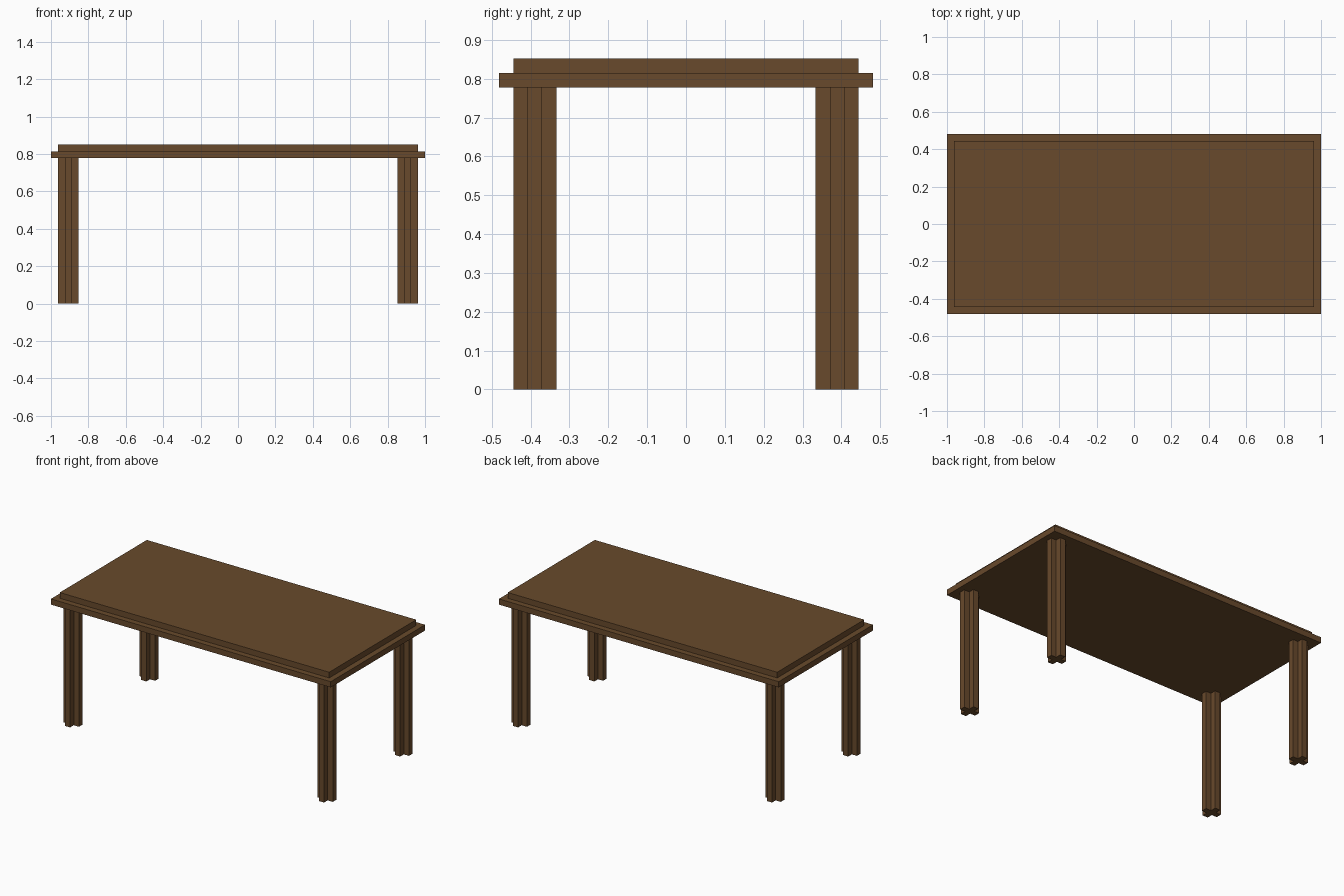
import bpy, bmesh

if "Cube" in bpy.data.objects:
    bpy.data.objects.remove(bpy.data.objects["Cube"])

U = 1 / 27  # grid unit: the table is 54 units long

wood = bpy.data.materials.new("brown wood")
wood.diffuse_color = (0.14, 0.068, 0.025, 1)
wood.use_nodes = True
wood.node_tree.nodes["Principled BSDF"].inputs["Base Color"].default_value = wood.diffuse_color


def prism(name, outline, z0, z1):
    """Extrude a flat outline (in grid units) from z0 to z1."""
    bm = bmesh.new()
    base = bm.faces.new([bm.verts.new((x * U, y * U, z0 * U)) for x, y in outline])
    ext = bmesh.ops.extrude_face_region(bm, geom=[base], use_keep_orig=True)
    top = [v for v in ext["geom"] if isinstance(v, bmesh.types.BMVert)]
    bmesh.ops.translate(bm, verts=top, vec=(0, 0, (z1 - z0) * U))
    bmesh.ops.recalc_face_normals(bm, faces=bm.faces)
    mesh = bpy.data.meshes.new(name)
    bm.to_mesh(mesh)
    bm.free()
    mesh.materials.append(wood)
    obj = bpy.data.objects.new(name, mesh)
    bpy.context.collection.objects.link(obj)
    return obj


def rect(hx, hy):
    return [(-hx, -hy), (hx, -hy), (hx, hy), (-hx, hy)]


# Two stacked table top boards
prism("lower_top_board", rect(27, 13), 21, 22)
prism("upper_top_board", rect(26, 12), 22, 23)

# Four legs with a plus-shaped cross-section
a, b = 0.5, 1.5
plus = [(-a, -b), (a, -b), (a, -a), (b, -a), (b, a), (a, a),
        (a, b), (-a, b), (-a, a), (-b, a), (-b, -a), (-a, -a)]
for side, sx in (("left", -1), ("right", 1)):
    for end, sy in (("front", -1), ("back", 1)):
        leg = prism(f"{end}_{side}_leg", plus, 0, 21)
        leg.location = (sx * 24.5 * U, sy * 10.5 * U, 0)
